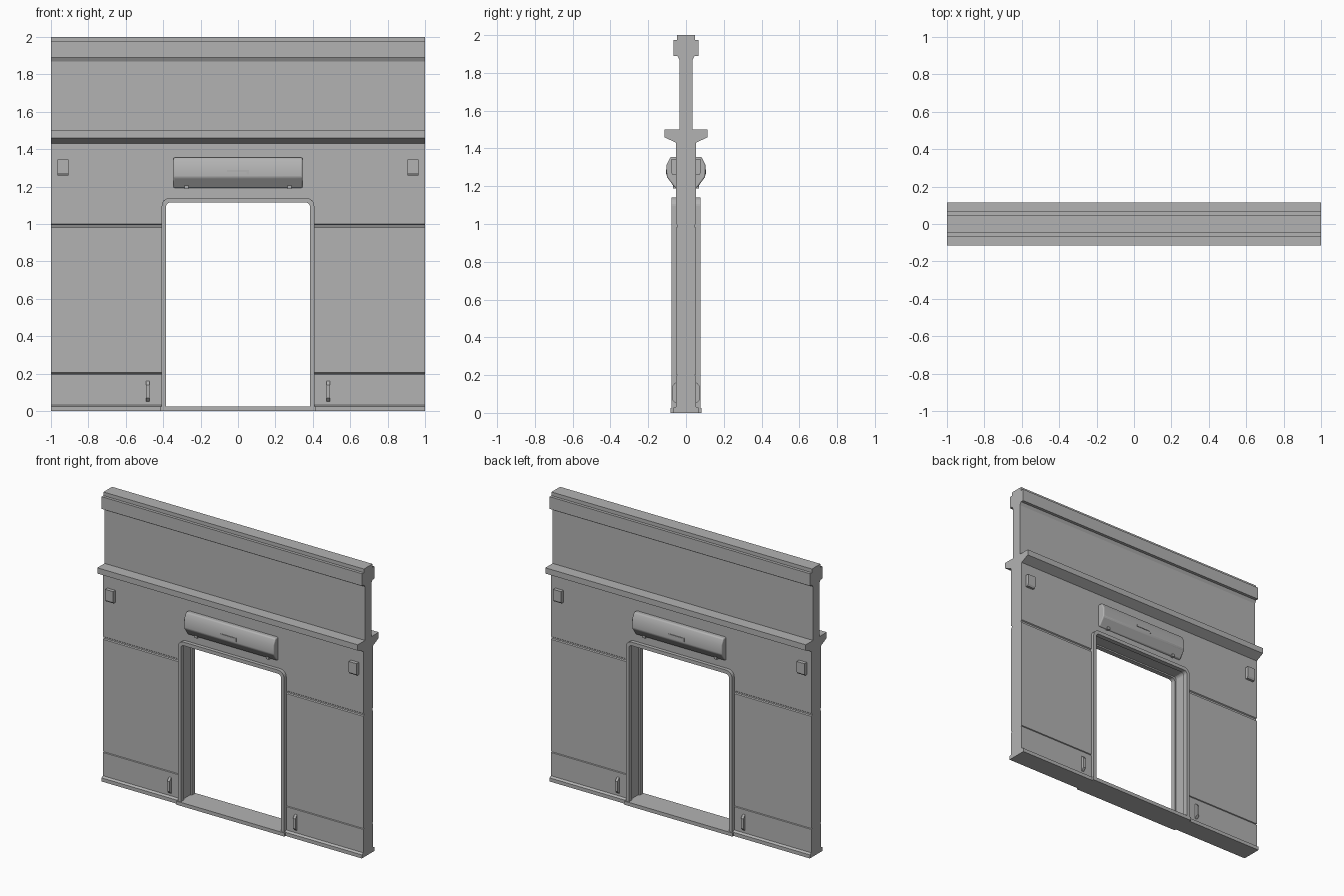
import bpy, bmesh, math
from mathutils import Vector

cube = bpy.data.objects.get("Cube")
if cube:
    bpy.data.objects.remove(cube, do_unlink=True)

grey = bpy.data.materials.new("wall grey")
grey.use_nodes = True
grey.diffuse_color = (0.45, 0.45, 0.45, 1)
grey.node_tree.nodes["Principled BSDF"].inputs["Base Color"].default_value = (0.45, 0.45, 0.45, 1)


def prism(name, points, axis, start, end, bevel=0, segments=3):
    """Extrude an outline; along x it holds (y, z), along y it holds (x, z)."""
    bm = bmesh.new()
    place = (lambda a, b: (start, a, b)) if axis == "x" else (lambda a, b: (a, start, b))
    face = bm.faces.new([bm.verts.new(place(*p)) for p in points])
    shift = Vector((end - start, 0, 0)) if axis == "x" else Vector((0, end - start, 0))
    new = bmesh.ops.extrude_face_region(bm, geom=[face])["geom"]
    bmesh.ops.translate(bm, vec=shift, verts=[v for v in new if isinstance(v, bmesh.types.BMVert)])
    bmesh.ops.recalc_face_normals(bm, faces=bm.faces)
    mesh = bpy.data.meshes.new(name)
    bm.to_mesh(mesh)
    bm.free()
    mesh.materials.append(grey)
    obj = bpy.data.objects.new(name, mesh)
    bpy.context.collection.objects.link(obj)
    if bevel:
        mod = obj.modifiers.new("rounded edges", "BEVEL")
        mod.width, mod.segments = bevel, segments
        bpy.ops.object.select_all(action="DESELECT")
        obj.select_set(True)
        bpy.context.view_layer.objects.active = obj
        bpy.ops.object.shade_smooth_by_angle(angle=math.radians(35))
    return obj


def box(name, x, y, z):
    return prism(name, [(y[0], z[0]), (y[1], z[0]), (y[1], z[1]), (y[0], z[1])], "x", *x)


def mirrored(half):
    """Complete a half profile across the middle of the wall."""
    return half + [(-y, z) for y, z in reversed(half)]


def arch(width, top, radius):
    """Door outline from the right foot over the top to the left foot."""
    side = [(width, 0)]
    for i in range(7):
        a = math.pi / 2 * i / 6
        side.append((width - radius + radius * math.cos(a), top - radius + radius * math.sin(a)))
    return side + [(-x, z) for x, z in reversed(side)]


# Wall beside the doorway, with base strip and two shallow grooves
lower = [(0.07, 0), (0.07, 0.025), (0.053, 0.033), (0.053, 0.195), (0.047, 0.198),
         (0.047, 0.202), (0.053, 0.205), (0.053, 0.98), (0.046, 0.985),
         (0.046, 0.995), (0.053, 1.0), (0.053, 1.125)]
# Wall above the doorway, with ledge and coping
upper = [(0.053, 1.125), (0.053, 1.43), (0.115, 1.46), (0.115, 1.5), (0.035, 1.5),
         (0.035, 1.87), (0.046, 1.89), (0.067, 1.89), (0.067, 1.975), (0.047, 1.975), (0.047, 2)]
for side, s in (("left", 1), ("right", -1)):
    prism(side + "_wall", mirrored(lower), "x", 0.397 * s, s)
prism("upper_wall", mirrored(upper), "x", -1, 1)

# Door surround: two rims with a recess between them, and a threshold
rim = arch(0.408, 1.14, 0.045) + arch(0.385, 1.115, 0.024)[::-1]
lining = arch(0.407, 1.139, 0.045) + arch(0.397, 1.127, 0.024)[::-1]
prism("door_lining", lining, "y", -0.045, 0.045)
box("threshold", (-0.415, 0.415), (-0.083, 0.083), (0, 0.025))

# Sign profile, handle profile, given as distance from the centre of the wall
sign = [(0.045, 1.355), (0.082, 1.355), (0.102, 1.315), (0.102, 1.25), (0.06, 1.193), (0.045, 1.193)]
handle = [(0.045, 0.045), (0.06, 0.055), (0.074, 0.07), (0.074, 0.14), (0.06, 0.157), (0.045, 0.165)]
for face, f in (("front", -1), ("back", 1)):
    prism(face + "_door_rim", rim, "y", 0.045 * f, 0.078 * f)
    prism(face + "_sign_box", [(y * f, z) for y, z in sign], "x", -0.345, 0.345, 0.014)
    box(face + "_sign_slot", (-0.06, 0.06), (0.098 * f, 0.106 * f), (1.277, 1.289))
    box(face + "_sign_slot_end", (-0.06 * f, -0.045 * f), (0.098 * f, 0.106 * f), (1.265, 1.277))
    for side, s in (("left", 1), ("right", -1)):
        box(f"{face}_{side}_sign_foot", (0.265 * s, 0.285 * s), (0.05 * f, 0.07 * f), (1.188, 1.21))
        prism(f"{face}_{side}_sensor", [(0.045 * f, 1.26), (0.07 * f, 1.26), (0.078 * f, 1.272),
                                        (0.078 * f, 1.345), (0.045 * f, 1.345)],
              "x", 0.905 * s, 0.965 * s)
        prism(f"{face}_{side}_handle", [(y * f, z) for y, z in handle], "x", 0.474 * s, 0.492 * s)
